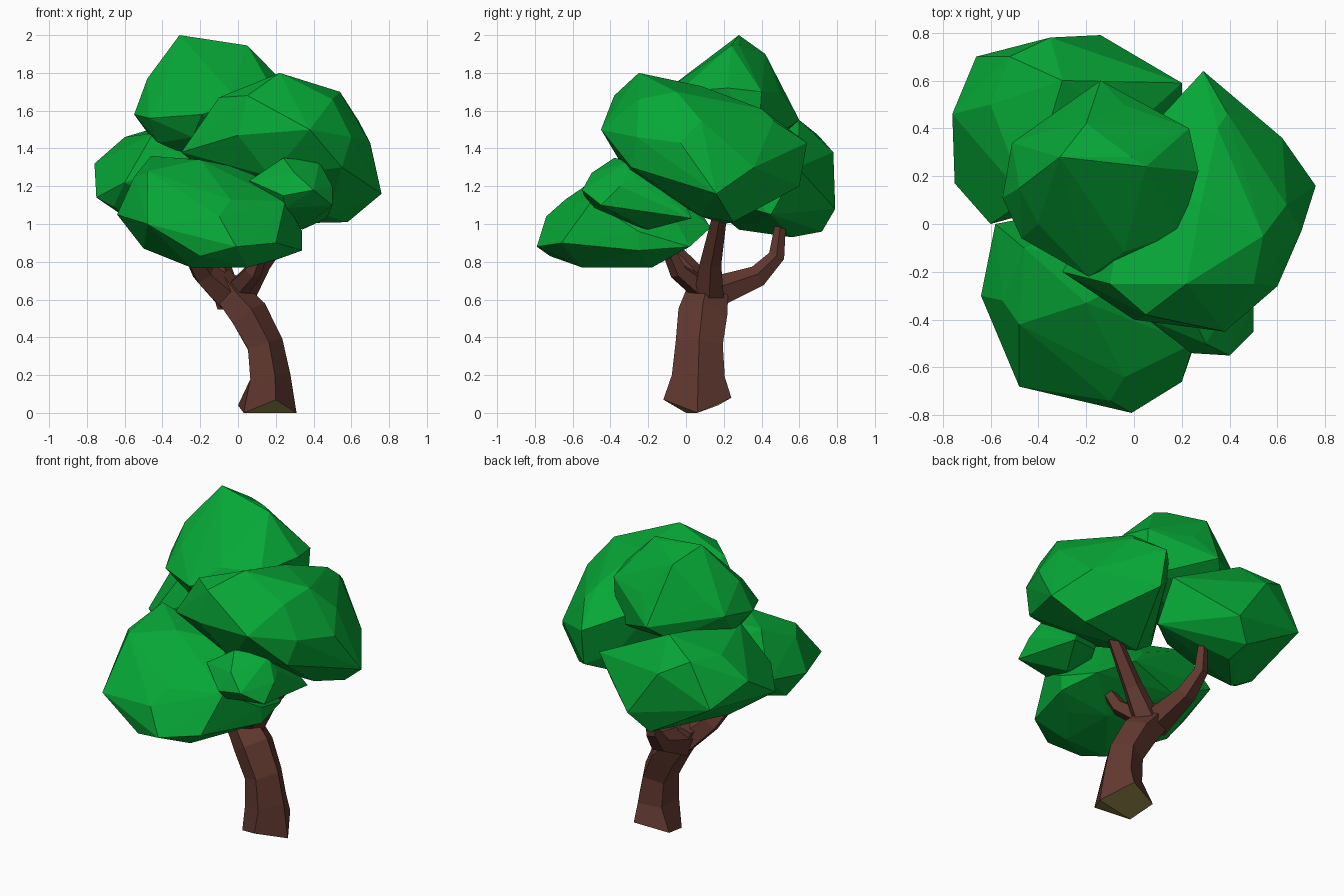
import bpy
import bmesh
from math import cos, sin, tau
from mathutils import Matrix, Vector

if "Cube" in bpy.data.objects:
    bpy.data.objects.remove(bpy.data.objects["Cube"], do_unlink=True)


def make_material(name, colour):
    mat = bpy.data.materials.new(name)
    mat.use_nodes = True
    mat.diffuse_color = (*colour, 1)
    mat.node_tree.nodes["Principled BSDF"].inputs["Base Color"].default_value = (*colour, 1)
    return mat


leaf_green = make_material("leaf_green", (.002, .39, .038))
bark_brown = make_material("bark_brown", (.12, .04, .029))
root_olive = make_material("root_olive", (.31, .25, .07))


def finish(name, bm, *materials):
    bmesh.ops.recalc_face_normals(bm, faces=bm.faces)
    mesh = bpy.data.meshes.new(name)
    bm.to_mesh(mesh)
    bm.free()
    for mat in materials:
        mesh.materials.append(mat)
    obj = bpy.data.objects.new(name, mesh)
    bpy.context.collection.objects.link(obj)
    return obj


def leaf_clump(name, centre, radii, corners):
    """Faceted clump: a stretched icosphere wrapped together with jutting corners."""
    bm = bmesh.new()
    shape = Matrix.Translation(centre) @ Matrix.Diagonal((*radii, 1))
    bmesh.ops.create_icosphere(bm, subdivisions=1, radius=1, matrix=shape)
    bmesh.ops.delete(bm, geom=bm.edges[:] + bm.faces[:], context='EDGES_FACES')
    for corner in corners:
        bm.verts.new(corner)
    bmesh.ops.convex_hull(bm, input=bm.verts[:])
    loose = [v for v in bm.verts if not v.link_faces]
    bmesh.ops.delete(bm, geom=loose, context='VERTS')
    return finish(name, bm, leaf_green)


def limb(name, path, widths, depth=1, foot=None):
    """Tapering five-sided tube along a path, with an optional shaped foot."""
    bm = bmesh.new()
    points = [Vector(p) for p in path]
    rings = [[bm.verts.new(co) for co in foot]] if foot else []
    for i, (point, width) in enumerate(zip(points, widths)):
        along = (points[min(i + 1, len(points) - 1)] - points[max(i - 1, 0)]).normalized()
        across = Vector((0, 1, 0)).cross(along).normalized()
        side = along.cross(across) * depth
        angles = [tau * k / 5 for k in range(5)]
        rings.append([bm.verts.new(point + width * (across * cos(a) + side * sin(a)))
                      for a in angles])
    for low, high in zip(rings, rings[1:]):
        for k in range(5):
            n = (k + 1) % 5
            bm.faces.new((low[k], low[n], high[n], high[k]))
    bm.faces.new(rings[-1])
    base = rings[0]
    if foot:
        # Underside folded along a ridge that rests on the ground
        for part in (base[:4], base[3:] + base[:1]):
            bm.faces.new(part).material_index = 1
    else:
        bm.faces.new(base)
    return finish(name, bm, bark_brown, root_olive)


# Trunk, leaning over to one side
limb("trunk",
     [(.16, .065, .19), (.135, .07, .36), (.05, .09, .52), (-.035, .11, .62),
      (-.1, .11, .73)],
     [.118, .105, .11, .095, .06], depth=1.25,
     foot=[(.31, .06, 0), (.2, .24, .08), (0, .17, .04), (.03, 0, 0), (.2, -.12, .07)])

# Branches reaching into the clumps
limb("back_branch", [(-.05, .12, .62), (-.08, .38, .72), (-.1, .48, .83), (-.1, .5, 1)],
     [.095, .062, .045, .03])
limb("side_branch", [(-.05, .1, .62), (-.18, .02, .74), (-.26, -.1, .88)],
     [.09, .07, .05])
limb("front_branch", [(0, .08, .66), (.08, -.04, .75), (.13, -.1, .88)],
     [.065, .05, .035])
limb("tall_branch", [(0, .12, .61), (.12, .13, .8), (.32, .18, 1.06)],
     [.085, .06, .04])

# Leaf clumps
leaf_clump("top_clump", (-.14, .19, 1.58), (.36, .36, .27), [
    (-.31, .28, 2), (-.01, .28, 1.95), (.05, .24, 1.945), (-.2, .42, 1.9),
    (-.48, .15, 1.77), (-.55, .11, 1.58), (-.51, .34, 1.62), (-.14, .6, 1.55),
    (.23, .4, 1.7), (.27, .22, 1.72), (.19, -.04, 1.7), (-.19, -.22, 1.58),
    (-.47, -.06, 1.56), (-.42, .05, 1.43), (.22, .38, 1.4)])

leaf_clump("large_clump", (.28, .08, 1.4), (.4, .45, .33), [
    (.22, -.25, 1.8), (.54, -.05, 1.7), (.35, .4, 1.61), (.7, -.03, 1.43),
    (.76, .16, 1.16), (.62, .36, 1.3), (.29, .64, 1.43), (.38, -.45, 1.5),
    (.5, -.25, 1.66), (.6, -.26, 1.46), (.55, -.29, 1.3), (0, -.4, 1.47),
    (.05, -.38, 1.68), (-.3, -.2, 1.38), (-.1, -.25, 1.67), (.58, .25, 1.01),
    (.48, .08, 1.04), (.15, .2, 1), (.3, .6, 1.2)])

leaf_clump("back_clump", (-.33, .4, 1.24), (.36, .35, .27), [
    (-.66, .7, 1.2), (-.76, .46, 1.32), (-.75, .17, 1.14), (-.35, .78, 1.38),
    (-.14, .79, 1.08), (.2, .59, 1.3), (.2, .45, 1.05), (-.6, .5, 1.46),
    (-.52, .7, 1.47), (-.3, .6, 1.55), (-.45, .1, 1.48), (-.25, .72, .96),
    (-.25, .56, .93), (-.5, .28, .97), (-.66, .14, 1.09), (-.6, 0, 1.22)])

leaf_clump("front_clump", (-.15, -.3, 1.03), (.4, .4, .22), [
    (-.58, 0, 1.1), (-.64, -.3, 1.05), (-.5, -.3, .87), (-.48, -.68, 1),
    (-.01, -.79, .88), (-.1, -.74, 1.04), (-.2, -.72, .83), (-.25, -.55, .77),
    (.05, -.55, .77), (.05, -.18, .77), (.2, -.35, .81), (.34, -.25, .86),
    (.34, -.25, .96), (.29, .02, .88), (.2, -.66, .9), (.25, -.5, 1.12),
    (-.2, -.33, 1.34), (-.55, -.32, 1.25), (-.48, -.42, 1.28), (-.46, -.1, 1.36),
    (.05, -.2, 1.29), (.1, .13, .98)])

leaf_clump("small_clump", (.3, -.27, 1.16), (.19, .25, .17), [
    (.5, -.35, 1.2), (.5, -.45, 1.1), (.4, -.55, 1.18), (.24, -.54, 1.15),
    (.3, -.5, 1.27), (.24, -.38, 1.35), (.43, -.3, 1.33), (.06, -.4, 1.23),
    (.47, .03, 1.03), (.34, -.2, .97)])
